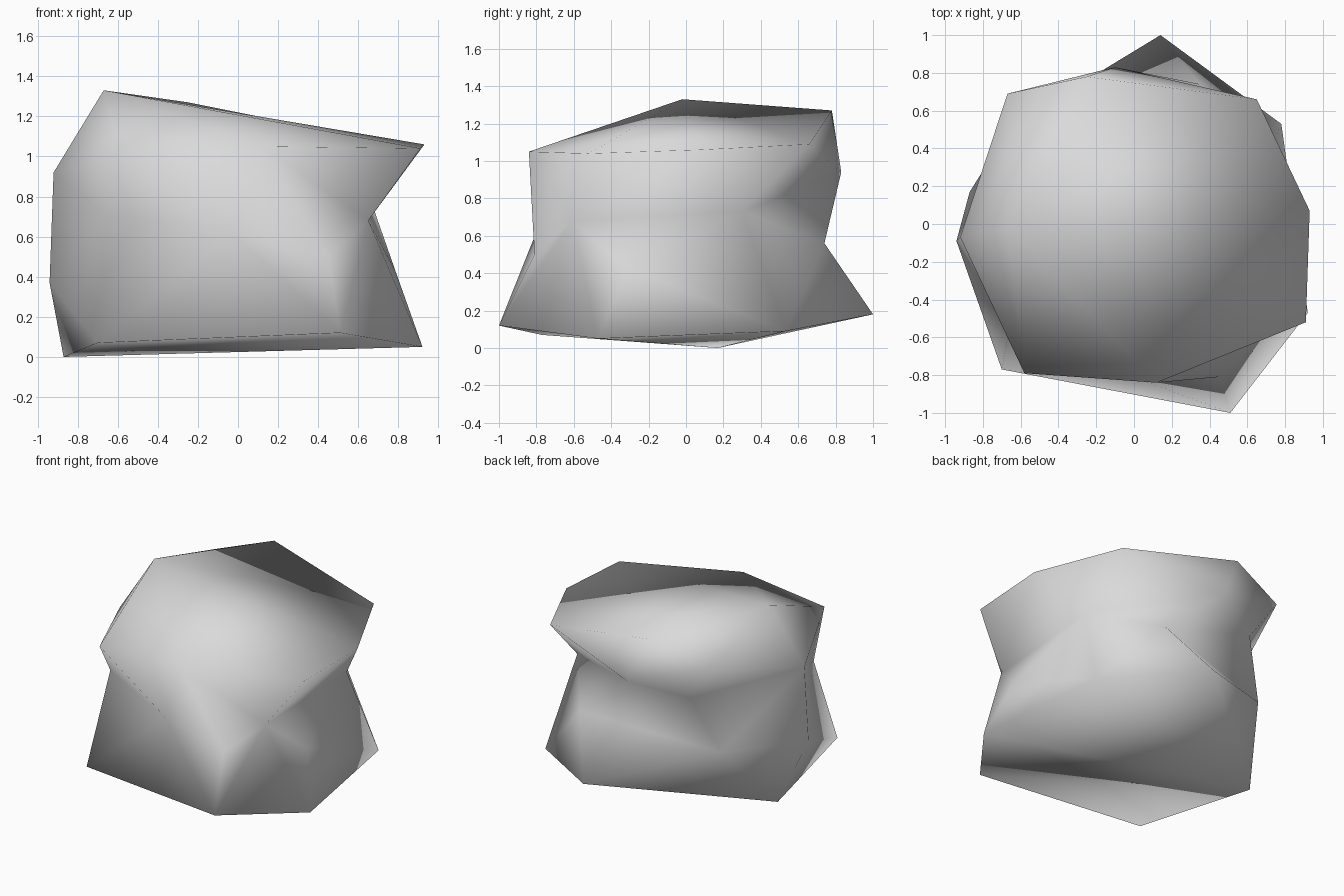
import bpy
import bmesh

if "Cube" in bpy.data.objects:
    bpy.data.objects.remove(bpy.data.objects["Cube"], do_unlink=True)

# Stone material
stone = bpy.data.materials.new("light_grey_stone")
stone.use_nodes = True
grey = (0.7, 0.7, 0.7, 1)
stone.diffuse_color = grey
shader = stone.node_tree.nodes["Principled BSDF"]
shader.inputs["Base Color"].default_value = grey
shader.inputs["Roughness"].default_value = 0.9

bm = bmesh.new()


def ring(*points):
    return [bm.verts.new(p) for p in points]


def stitch(upper, lower, steps):
    """Join two closed rings with triangles; each letter says which ring advances."""
    i = j = 0
    for step in steps:
        a, b = upper[i % len(upper)], lower[j % len(lower)]
        if step == "u":
            i += 1
            c = upper[i % len(upper)]
        else:
            j += 1
            c = lower[j % len(lower)]
        bm.faces.new((a, b, c))


# Crown ridge: the peak and the back summit
crown = ring((-.67, -.02, 1.33), (-.25, .78, 1.27))

# Shoulder: the overhanging upper rim, from the right side round by the front
shoulder = ring((-.92, -.07, .92), (-.58, -.79, 1), (.12, -.84, 1.05),
                (.91, -.52, 1.04), (.93, .07, 1.06), (.65, .66, 1.09),
                (-.1, .83, .94), (-.67, .69, 1.13))

# Waist: the worn groove, with a hollow behind and a bulge on the left side
side, side_front, front, pocket, notch, left, back, back_corner = ring(
    (-.94, -.09, .37), (-.66, -.55, .71), (-.03, -.8, .62), (.45, -.81, .5),
    (.65, -.61, .68), (.68, .3, .73), (.35, .74, .56), (-.65, .52, .44))
hollow, bulge = ring((-.48, .635, .84), (.785, -.31, .43))
front_half = [side, side_front, front, pocket, notch]
waist_top = front_half + [left, back, hollow, back_corner]
waist_bottom = front_half + [bulge, left, back, back_corner]
bm.faces.new((notch, left, bulge))
bm.faces.new((back, hollow, back_corner))

# Base: the flared foot
base = ring((-.87, .17, 0), (-.7, -.77, .07), (.51, -1, .12),
            (.92, -.47, .05), (.78, .53, .09), (.14, 1, .18))

stitch(crown, shoulder, "lllllullul")
stitch(shoulder, waist_top, "lululluuluulluull")
stitch(waist_bottom, base, "luuluululuululu")

# Underside fan
for a, b in zip(base[1:], base[2:]):
    bm.faces.new((base[0], a, b))

bmesh.ops.recalc_face_normals(bm, faces=bm.faces)
mesh = bpy.data.meshes.new("boulder")
bm.to_mesh(mesh)
bm.free()
mesh.materials.append(stone)
for face in mesh.polygons:
    face.use_smooth = True

boulder = bpy.data.objects.new("boulder", mesh)
bpy.context.collection.objects.link(boulder)
